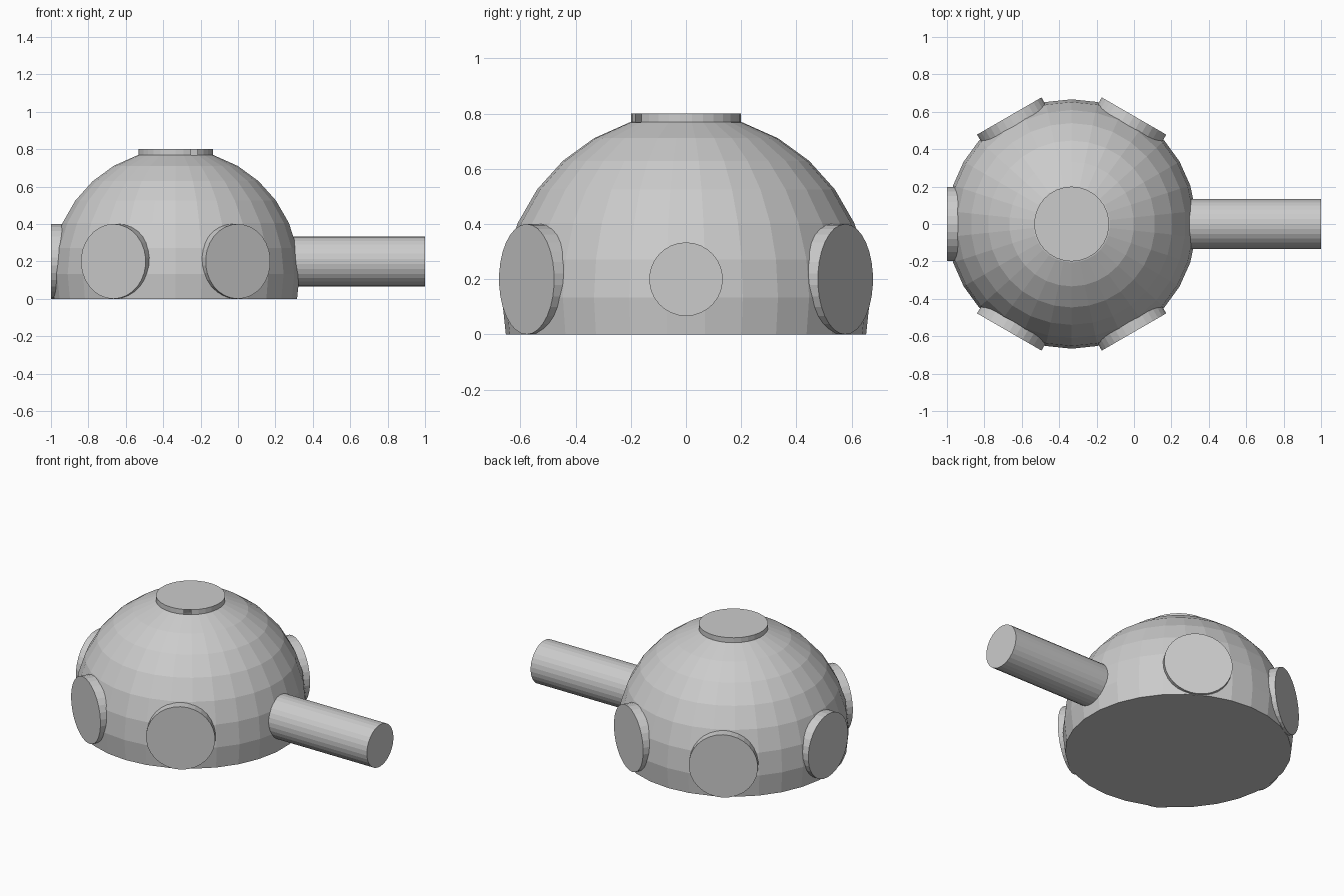
import bpy
from math import sin, cos, radians, tau
from mathutils import Matrix, Vector

if "Cube" in bpy.data.objects:
    bpy.data.objects.remove(bpy.data.objects["Cube"])

SIDES = 30
AXIS_X = -1 / 3      # vertical axis of the dome
R = 2 / 3            # dome radius
CZ = 2 / 15          # height of the dome's widest ring


def lathe(name, profile, matrix):
    """Closed solid from (radius, height) rings, capped at both ends."""
    verts = [matrix @ Vector((r * sin(tau * i / SIDES), r * cos(tau * i / SIDES), z))
             for r, z in profile for i in range(SIDES)]
    faces = []
    for k in range(len(profile) - 1):
        a, b = k * SIDES, (k + 1) * SIDES
        for i in range(SIDES):
            j = (i + 1) % SIDES
            faces.append((a + j, a + i, b + i, b + j))
    faces.append(tuple(range(SIDES)))
    top = (len(profile) - 1) * SIDES
    faces.append(tuple(reversed(range(top, top + SIDES))))
    mesh = bpy.data.meshes.new(name)
    mesh.from_pydata(verts, [], faces)
    obj = bpy.data.objects.new(name, mesh)
    bpy.context.collection.objects.link(obj)
    return obj


def radial(angle, z):
    """Frame on the dome axis whose local z points outward and local y points up."""
    a = radians(angle)
    out, up = Vector((cos(a), sin(a), 0)), Vector((0, 0, 1))
    m = Matrix((up.cross(out), up, out)).transposed().to_4x4()
    m.translation = (AXIS_X, 0, z)
    return m


# Faceted dome, cut flat at the ground just below its widest ring
rings = [(R * sin(radians(t)), CZ + R * cos(radians(t))) for t in range(90, 5, -12)]
low_r, low_z = R * sin(radians(102)), CZ + R * cos(radians(102))
base_r = R + (low_r - R) * CZ / (CZ - low_z)
upright = Matrix.Translation((AXIS_X, 0, 0))
dome = lathe("dome_turret", [(base_r, 0)] + rings, upright)

# Top hatch, five side discs and the barrel
parts = [lathe("top_hatch", [(0.2, 0.6), (0.2, 0.8)], upright)]
for angle in (60, 120, 180, 240, 300):
    parts.append(lathe("side_disc", [(0.2, 0.5), (0.2, R)], radial(angle, 0.2)))
parts.append(lathe("barrel", [(R / 5, 0.5), (R / 5, 4 / 3)], radial(0, 0.2)))

# Fuse the parts into one solid
bpy.context.view_layer.objects.active = dome
for part in parts:
    mod = dome.modifiers.new("fuse", 'BOOLEAN')
    mod.operation = 'UNION'
    mod.solver = 'EXACT'
    mod.object = part
    bpy.ops.object.modifier_apply(modifier=mod.name)
    bpy.data.objects.remove(part, do_unlink=True)
